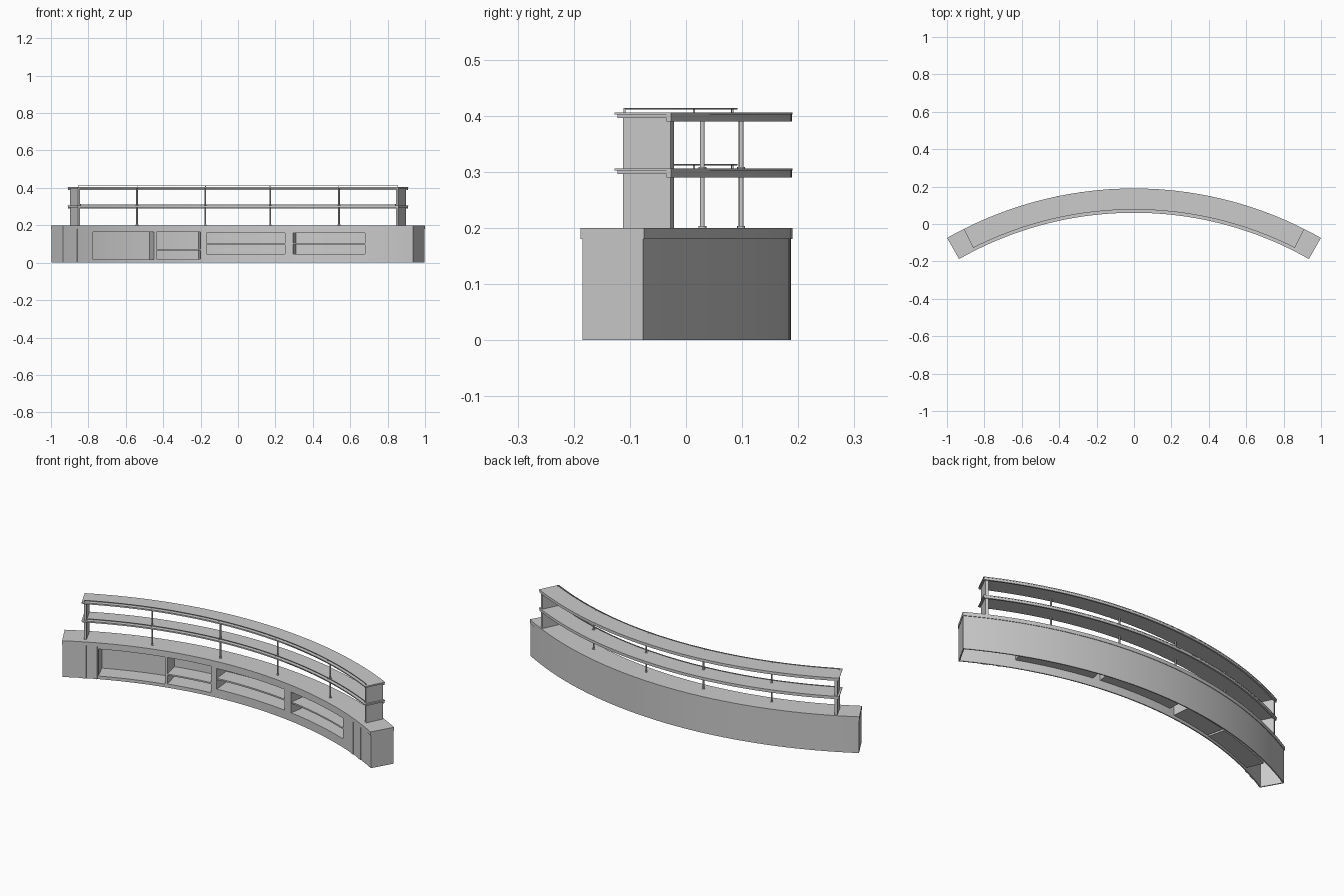
import bpy, bmesh
from math import sin, cos, asin, radians, ceil

if "Cube" in bpy.data.objects:
    bpy.data.objects.remove(bpy.data.objects["Cube"])

grey = bpy.data.materials.new("light_grey")
grey.use_nodes = True
grey.diffuse_color = (0.6, 0.6, 0.6, 1)
grey.node_tree.nodes["Principled BSDF"].inputs["Base Color"].default_value = (0.6, 0.6, 0.6, 1)

CY = -1.83                      # centre of the arc
R_IN, R_OUT = 1.893, 2.017      # counter faces
END = radians(29.6)             # half angle of the counter
SHELF_END = radians(26.8)


def polar(r, a, z):
    return (r * sin(a), CY + r * cos(a), z)


def finish(name, bm):
    bmesh.ops.recalc_face_normals(bm, faces=bm.faces)
    mesh = bpy.data.meshes.new(name)
    bm.to_mesh(mesh)
    bm.free()
    mesh.materials.append(grey)
    ob = bpy.data.objects.new(name, mesh)
    bpy.context.collection.objects.link(ob)
    bpy.ops.object.select_all(action='DESELECT')
    ob.select_set(True)
    bpy.context.view_layer.objects.active = ob
    bpy.ops.object.shade_smooth_by_angle(angle=radians(30))
    return ob


def arc_box(name, r0, r1, a0, a1, z0, z1):
    """Curved block: a rectangle swept about the arc centre."""
    bm = bmesh.new()
    n = max(1, ceil((a1 - a0) / radians(1.2)))
    rings = []
    for i in range(n + 1):
        a = a0 + (a1 - a0) * i / n
        corners = ((r0, z0), (r1, z0), (r1, z1), (r0, z1))
        rings.append([bm.verts.new(polar(r, a, z)) for r, z in corners])
    for p, q in zip(rings, rings[1:]):
        for k in range(4):
            bm.faces.new((p[k], p[(k + 1) % 4], q[(k + 1) % 4], q[k]))
    bm.faces.new(rings[0])
    bm.faces.new(rings[-1])
    return finish(name, bm)


def post(name, r, a, z0, z1, radius):
    bpy.ops.mesh.primitive_cylinder_add(vertices=12, radius=radius, depth=z1 - z0,
                                        location=polar(r, a, (z0 + z1) / 2))
    ob = bpy.context.object
    ob.name = name
    ob.data.materials.append(grey)
    bpy.ops.object.shade_smooth_by_angle(angle=radians(40))


def front_angle(x):
    return asin(x / R_IN)


# Counter shell, open underneath
arc_box("counter_top", R_IN - 0.003, R_OUT + 0.003, -END - 0.001, END + 0.001, 0.18, 0.2)
arc_box("back_wall", R_OUT - 0.006, R_OUT, -END, END, 0, 0.18)
for side, s in (("left", 1), ("right", -1)):
    a0, a1 = sorted((s * END, s * (END - 0.003)))
    arc_box(side + "_end_wall", R_IN, R_OUT, a0, a1, 0, 0.18)

# Front wall around four compartments: x start, x end, bottom, top, shelf height
cubbies = [(-0.775, -0.45, 0.017, 0.165, None),
           (-0.437, -0.2, 0.02, 0.165, 0.07),
           (-0.168, 0.25, 0.047, 0.16, 0.102),
           (0.295, 0.68, 0.047, 0.16, 0.102)]
FRONT_T, DEPTH, T = 0.006, 0.095, 0.003
previous = -END
for i, (x0, x1, z0, z1, shelf) in enumerate(cubbies):
    a0, a1 = front_angle(x0), front_angle(x1)
    tag = f"compartment_{i + 1}_"
    r0, r1 = R_IN, R_IN + DEPTH
    arc_box(f"front_pier_{i + 1}", R_IN, R_IN + FRONT_T, previous, a0, 0, 0.18)
    arc_box(tag + "sill", R_IN, R_IN + FRONT_T, a0, a1, 0, z0)
    arc_box(tag + "header", R_IN, R_IN + FRONT_T, a0, a1, z1, 0.18)
    arc_box(tag + "floor", r0 + FRONT_T, r1, a0, a1, z0 - T, z0)
    arc_box(tag + "ceiling", r0 + FRONT_T, r1, a0, a1, z1, z1 + T)
    arc_box(tag + "back", r1, r1 + T, a0, a1, z0 - T, z1 + T)
    arc_box(tag + "side_a", r0 + FRONT_T, r1, a0 - 0.0015, a0, z0 - T, z1 + T)
    arc_box(tag + "side_b", r0 + FRONT_T, r1, a1, a1 + 0.0015, z0 - T, z1 + T)
    if shelf:
        arc_box(tag + "shelf", r0 + 0.002, r1, a0, a1, shelf - 0.004, shelf + 0.004)
    previous = a1
arc_box("front_pier_5", R_IN, R_IN + FRONT_T, previous, END, 0, 0.18)

# Slim upright strips near both ends of the front
for i, (x0, x1) in enumerate([(-0.86, -0.83), (-0.8, -0.78), (0.75, 0.77), (0.81, 0.84)]):
    arc_box(f"front_strip_{i + 1}", R_IN - 0.003, R_IN,
            front_angle(x0), front_angle(x1), 0, 0.18)

# Upper shelves with overhanging top, core and back lip
for name, top in (("middle", 0.306), ("upper", 0.406)):
    e = SHELF_END
    arc_box(name + "_shelf_top", 1.907, 2.02, -e, e, top - 0.004, top)
    arc_box(name + "_shelf_core", 1.912, 2.017, -e + 0.002, e - 0.002, top - 0.01, top - 0.004)
    arc_box(name + "_shelf_lip", 2.01, 2.019, -e + 0.001, e - 0.001, top - 0.016, top - 0.004)

# End panels carrying the shelves
for side, s in (("left", 1), ("right", -1)):
    a0, a1 = sorted((s * radians(26.5), s * radians(26.1)))
    for tier, z0, z1 in (("lower", 0.2, 0.297), ("upper", 0.306, 0.397)):
        arc_box(f"{side}_{tier}_end_panel", 1.919, 2.014, a0, a1, z0, z1)

# Slender posts with foot and head discs
post_angles = [asin(x / 1.936) for x in (-0.54, -0.175, 0.172, 0.54)]
for i, a in enumerate(post_angles):
    for tier, z0, z1 in (("lower", 0.2, 0.297), ("upper", 0.306, 0.397)):
        post(f"{tier}_post_{i + 1}", 1.936, a, z0, z1, 0.0042)
        post(f"{tier}_post_foot_{i + 1}", 1.936, a, z0, z0 + 0.003, 0.007)

# Thin front guard rails on short stand-offs
for name, z, reach in (("middle", 0.306, 26), ("upper", 0.406, 26.4)):
    e = radians(reach)
    arc_box(name + "_guard_rail", 1.919, 1.922, -e, e, z + 0.005, z + 0.008)
    for i, a in enumerate([-e, *post_angles, e]):
        post(f"{name}_rail_standoff_{i + 1}", 1.9205, a, z, z + 0.007, 0.002)
